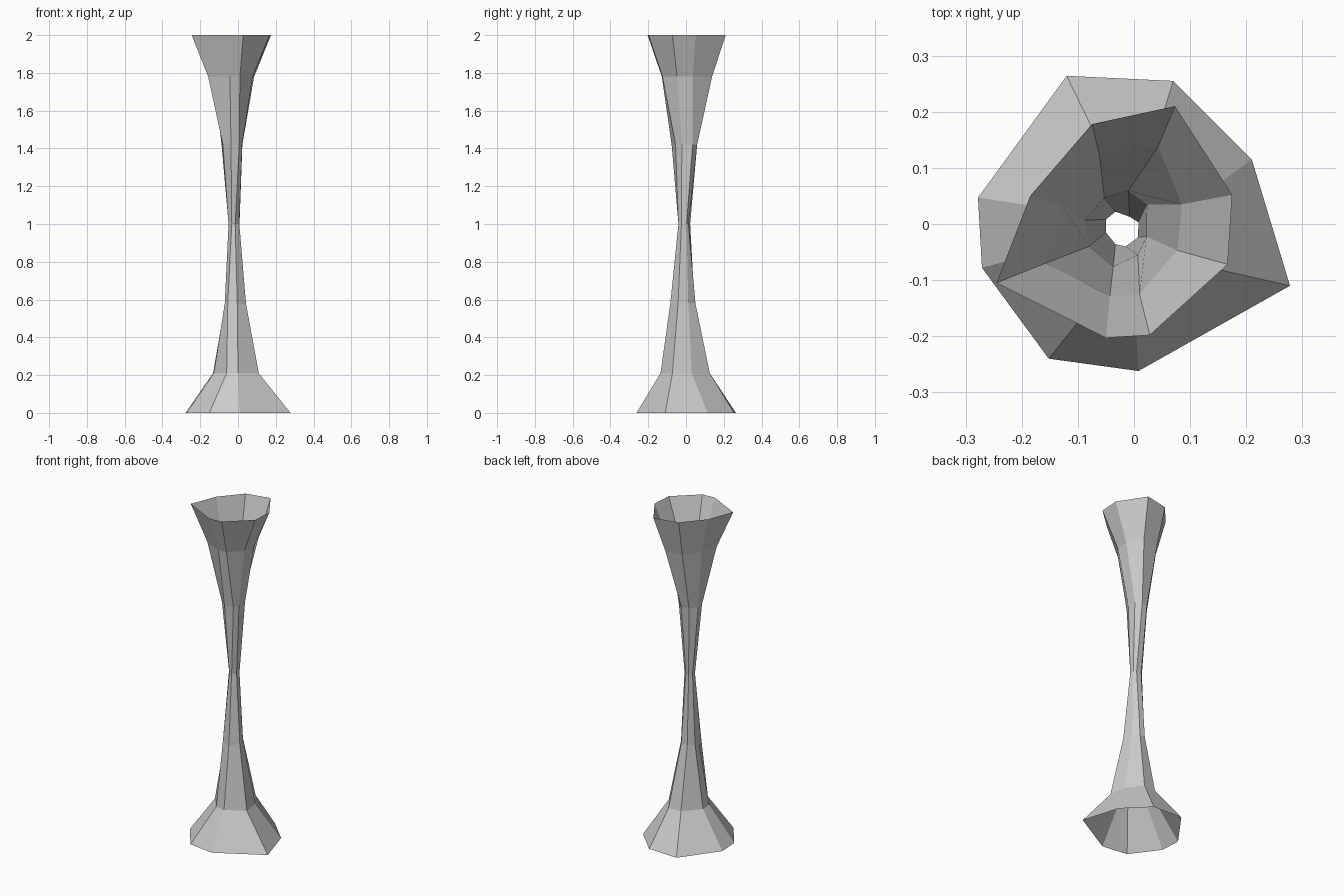
import bpy
import bmesh

# Remove the default object
default_object = bpy.data.objects.get("Cube")
if default_object:
    bpy.data.objects.remove(default_object, do_unlink=True)


def make_material(name, colour):
    """Create one plain flat-coloured material."""
    material = bpy.data.materials.new(name)
    material.use_nodes = True
    material.diffuse_color = colour
    shader = material.node_tree.nodes["Principled BSDF"]
    shader.inputs["Base Color"].default_value = colour
    return material


def loft_rings(name, rings, material):
    """Skin quads between stacked outlines, leaving both ends open."""
    bm = bmesh.new()
    loops = []
    for height, outline in rings:
        loop = [bm.verts.new((x / 1000, y / 1000, height)) for x, y in outline]
        loops.append(loop)
    for lower, upper in zip(loops, loops[1:]):
        count = len(lower)
        for index in range(count):
            following = (index + 1) % count
            bm.faces.new((lower[index], upper[index],
                          upper[following], lower[following]))
    for face in bm.faces:
        face.smooth = False
    bm.normal_update()
    mesh = bpy.data.meshes.new(name)
    bm.to_mesh(mesh)
    bm.free()
    mesh.materials.append(material)
    result = bpy.data.objects.new(name, mesh)
    bpy.context.scene.collection.objects.link(result)
    return result


# Irregular eight-sided outlines, in thousandths, clockwise from the back
foot_rim = [(-120, 264), (70, 255), (210, 115), (278, -110),
            (8, -262), (-152, -240), (-271, -78), (-278, 47)]
ankle = [(-50, 120), (30, 126), (95, 30), (110, -72),
         (0, -135), (-60, -125), (-128, -40), (-132, 25)]
lower_stem = [(-40, 45), (-2, 50), (25, 12), (42, -42),
              (-4, -83), (-54, -70), (-70, -25), (-68, 10)]
waist = [(-33, 22), (-8, 13), (8, 3), (7, -24),
         (-15, -40), (-33, -36), (-50, -15), (-50, 8)]
upper_stem = [(-53, 47), (-10, 59), (23, 35), (22, -22),
              (7, -55), (-37, -76), (-80, -40), (-87, 7)]
cup_base = [(-62, 125), (43, 138), (85, 35), (77, -47),
            (10, -125), (-43, -128), (-158, -70), (-128, 34)]
cup_rim = [(-75, 178), (73, 210), (175, 52), (167, -72),
           (28, -198), (-50, -203), (-245, -105), (-185, 50)]

# Hollow flared stand, open at the foot and at the cup
grey = make_material("plain grey", (0.6, 0.6, 0.6, 1))
loft_rings("flared_stand", [
    (0, foot_rim),
    (0.21, ankle),
    (0.58, lower_stem),
    (1, waist),
    (1.42, upper_stem),
    (1.78, cup_base),
    (2, cup_rim),
], grey)
